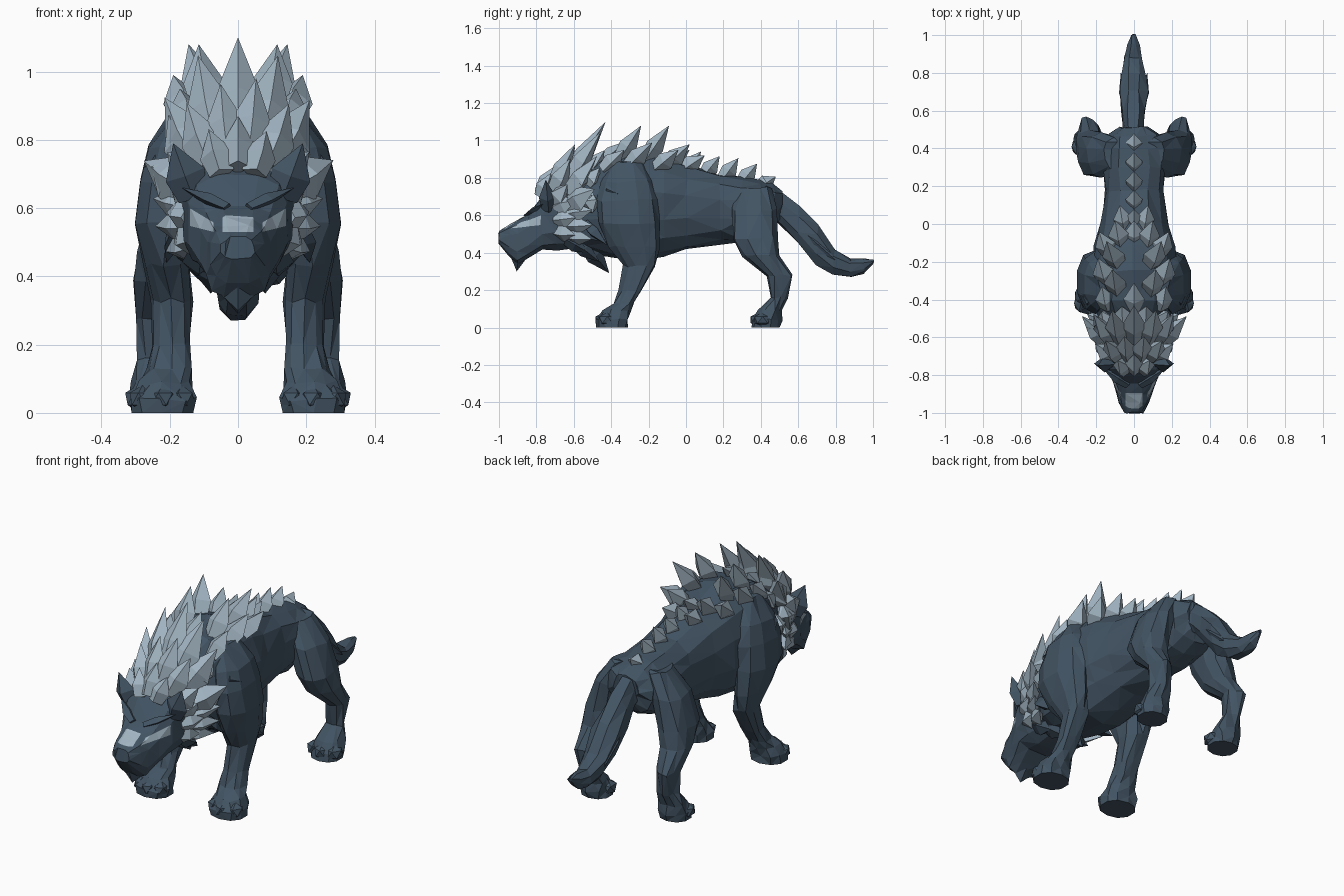
import bpy, bmesh, math, random
from mathutils import Vector as V

if "Cube" in bpy.data.objects:
    bpy.data.objects.remove(bpy.data.objects["Cube"])

random.seed(4)


def material(name, rgb):
    m = bpy.data.materials.new(name)
    m.diffuse_color = (*rgb, 1)
    m.use_nodes = True
    m.node_tree.nodes["Principled BSDF"].inputs["Base Color"].default_value = m.diffuse_color
    return m


DARK = material("dark slate fur", (0.055, 0.088, 0.125))
LIGHT = material("pale blue grey fur", (0.36, 0.46, 0.54))


def finish(bm, name, mats, mirror=False):
    bmesh.ops.recalc_face_normals(bm, faces=bm.faces)
    me = bpy.data.meshes.new(name)
    bm.to_mesh(me)
    bm.free()
    for m in mats:
        me.materials.append(m)
    ob = bpy.data.objects.new(name, me)
    bpy.context.collection.objects.link(ob)
    if mirror:
        md = ob.modifiers.new("mirror", "MIRROR")
        md.use_mirror_merge = False
    return ob


def spow(v, p):
    return math.copysign(abs(v) ** p, v)


def loft(bm, rings, axis, n=10, p=0.9, jit=0.009):
    """Skin over elliptical rings (x, y, z, radius a, radius b)."""
    rows = []
    for x, y, z, a, b in rings:
        row = []
        for i in range(n):
            t = 2 * math.pi * (i + 0.5) / n
            u, w = a * spow(math.cos(t), p), b * spow(math.sin(t), p)
            co = V((x + u, y, z + w)) if axis == 'y' else V((x + u, y + w, z))
            j = jit if z > 0.02 else 0
            co += V([random.uniform(-j, j) for _ in range(3)])
            row.append(bm.verts.new(co))
        rows.append(row)
    for r, s in zip(rows, rows[1:]):
        for i in range(n):
            bm.faces.new((r[i], r[(i + 1) % n], s[(i + 1) % n], s[i]))
    bm.faces.new(rows[0])
    bm.faces.new(rows[-1])
    bmesh.ops.triangulate(bm, faces=bm.faces)


def span(rows):
    """(y, bottom, top, half width) -> loft rings."""
    return [(0, y, (b + t) / 2, w, (t - b) / 2) for y, b, t, w in rows]


def shard(bm, base, tip, w, t, side=(1, 0, 0)):
    """Pointed leaf-shaped tuft with four flat sides."""
    base, tip = V(base), V(tip)
    d = tip - base
    s = V(side)
    s = (s - d * (s.dot(d) / d.length_squared)).normalized()
    u = d.cross(s).normalized()
    rows = [[bm.verts.new(base + d * f + o * k) for o in (s * w, u * t, -s * w, -u * t)]
            for f, k in ((0, 0.75), (0.42, 1))]
    end = bm.verts.new(tip)
    for i in range(4):
        j = (i + 1) % 4
        bm.faces.new((rows[0][i], rows[0][j], rows[1][j], rows[1][i]))
        bm.faces.new((rows[1][i], rows[1][j], end))
    bm.faces.new(rows[0])


# Body
bm = bmesh.new()
loft(bm, span([(-.66, .46, .79, .12), (-.54, .41, .86, .18), (-.40, .37, .94, .225),
               (-.25, .36, .955, .23), (-.12, .385, .92, .215), (0, .42, .875, .18),
               (.18, .45, .82, .155), (.30, .46, .80, .165), (.40, .48, .785, .165),
               (.47, .52, .765, .14), (.51, .60, .73, .07)]), 'y', 14, p=.85)
finish(bm, "body", [DARK])

# Tail
bm = bmesh.new()
loft(bm, span([(.44, .60, .755, .06), (.52, .53, .72, .06), (.60, .44, .655, .068),
               (.70, .33, .555, .075), (.79, .28, .425, .065), (.88, .275, .365, .052),
               (.95, .29, .365, .035), (1.0, .345, .358, .008)]), 'y', 8, jit=0.008)
for s in (-1, 1):
    shard(bm, (s * .035, .62, .52), (s * .07, .80, .36), .03, .04)
finish(bm, "tail", [DARK])

# Head, cut along planes so the eyes and nose bridge can be coloured
bm = bmesh.new()
loft(bm, span([(-1.0, .45, .515, .05), (-.945, .38, .55, .083), (-.90, .335, .575, .095),
               (-.84, .37, .61, .115), (-.77, .41, .70, .15), (-.69, .41, .745, .165),
               (-.58, .42, .78, .15)]), 'y', 12, p=0.68, jit=0.004)
shard(bm, (0, -.89, .42), (0, -.905, .30), .075, .04)
cuts = [((k * s, 0, 0), (1, 0, 0)) for k in (.045, .072, .14) for s in (-1, 1)]
cuts += [((.07 * s, 0, z), (-m * s, 0, 1)) for s in (-1, 1) for z, m in ((.53, .25), (.557, .6))]
cuts += [((0, 0, .53), (0, 0, 1)), ((0, -.895, 0), (0, 1, 0))]
for co, no in cuts:
    bmesh.ops.bisect_plane(bm, geom=bm.verts[:] + bm.edges[:] + bm.faces[:],
                           plane_co=co, plane_no=no)
for f in bm.faces:
    c = f.calc_center_median()
    ax = abs(c.x)
    nose = ax < .045 and .53 < c.z < .60 and c.y < -.895
    eye = .072 < ax < .14 and .53 + .25 * (ax - .07) < c.z < .557 + .6 * (ax - .07) and -.92 < c.y < -.76
    f.material_index = int(nose or eye)
finish(bm, "head", [DARK, LIGHT])

# Ears and brows
bm = bmesh.new()
shard(bm, (.13, -.735, .63), (.19, -.75, .79), .06, .045)
shard(bm, (.03, -.85, .60), (.165, -.765, .66), .02, .03, (0, 0, 1))
finish(bm, "ears_and_brows", [DARK], True)

# Front legs with shoulders
bm = bmesh.new()
loft(bm, [(.14, -.31, .89, .05, .08), (.185, -.315, .78, .08, .14), (.205, -.315, .68, .087, .165),
          (.214, -.305, .56, .09, .165), (.21, -.275, .43, .072, .13), (.195, -.245, .33, .058, .085),
          (.195, -.295, .20, .06, .063), (.20, -.33, .13, .062, .055), (.215, -.37, .09, .078, .075),
          (.222, -.39, .04, .098, .085), (.222, -.395, 0, .095, .085)], 'z')
finish(bm, "front_leg", [DARK], True)

# Hind legs with thighs
bm = bmesh.new()
loft(bm, [(.11, .37, .75, .05, .08), (.17, .365, .63, .08, .12), (.215, .365, .48, .085, .12),
          (.235, .405, .38, .07, .098), (.245, .50, .28, .055, .065), (.24, .495, .16, .05, .045),
          (.24, .45, .09, .068, .066), (.235, .43, .04, .085, .078), (.235, .425, 0, .08, .075)], 'z')
finish(bm, "hind_leg", [DARK], True)

# Toes
bm = bmesh.new()
for x, y in ((.222, -.44), (.235, .39)):
    for k in (-1, 0, 1):
        r = bmesh.ops.create_icosphere(bm, subdivisions=1, radius=1)
        bmesh.ops.scale(bm, verts=r['verts'], vec=(.042, .052, .04))
        bmesh.ops.translate(bm, verts=r['verts'], vec=(x + k * .058, y + abs(k) * .02, .041))
finish(bm, "toes", [DARK], True)

# Dark tufts on chest, throat and shoulders
bm = bmesh.new()
shard(bm, (0, -.54, .45), (0, -.41, .29), .08, .05)
for s in (-1, 1):
    side = (.5, -s * .8, .3)
    shard(bm, (s * .07, -.60, .46), (s * .08, -.46, .35), .06, .04)
    shard(bm, (s * .11, -.64, .47), (s * .12, -.52, .40), .05, .04)
    shard(bm, (s * .17, -.54, .56), (s * .21, -.42, .44), .05, .03, side)
    shard(bm, (s * .23, -.42, .74), (s * .275, -.28, .68), .05, .03, (0, .3, 1))
    shard(bm, (s * .25, -.40, .60), (s * .29, -.26, .56), .05, .03, (0, .3, 1))
finish(bm, "dark_tufts", [DARK])

# Mane: fans of shards around the neck
# (base y, base rx, base rz, tip y, tip rx, tip rz, max angle, count, width)
bm = bmesh.new()
for by, bx, bz, ty, tx, tz, amax, n, w in (
        (-.775, .09, .12, -.69, .16, .27, 32, 3, .05),
        (-.71, .13, .16, -.58, .24, .39, 64, 6, .06),
        (-.63, .15, .20, -.43, .285, .50, 74, 7, .07),
        (-.58, .17, .23, -.49, .27, .40, 72, 7, .07),
        (-.52, .17, .24, -.42, .25, .36, 76, 6, .06)):
    for i in range(n):
        a = math.radians(amax * (2 * i / (n - 1) - 1))
        s, c = math.sin(a), math.cos(a)
        k = 1 if i == n // 2 else random.uniform(.95, 1.02)
        yy = ty - .06 * abs(s)
        shard(bm, (bx * s, by, .6 + bz * c), (tx * s * k, yy, .6 + tz * c * k), w, .05, (c, 0, -s))
finish(bm, "mane", [LIGHT])

# Cheek ruff
bm = bmesh.new()
for by, ty, tx, angles in ((-.70, -.59, .21, (74, 95, 116)), (-.64, -.50, .25, (68, 86, 104, 122))):
    for deg in angles:
        a = math.radians(deg)
        s, c = math.sin(a), math.cos(a)
        shard(bm, (.145 * s, by, .59 + .18 * c), (tx * s, ty, .61 + .26 * c), .05, .035, (c, 0, -s))
finish(bm, "cheek_ruff", [LIGHT], True)

# Shoulder crest: rows either side of the spine
bm = bmesh.new()
for b, t, w in (((.09, -.36, .89), (.115, -.24, 1.08), .06),
                ((.085, -.22, .89), (.145, -.09, 1.08), .06),
                ((.14, -.31, .86), (.19, -.18, .99), .06),
                ((.13, -.16, .85), (.185, -.04, .95), .055),
                ((.07, -.11, .86), (.10, .02, .98), .055),
                ((.05, -.02, .84), (.075, .10, .92), .05),
                ((.14, -.44, .84), (.17, -.33, .95), .055)):
    shard(bm, b, t, w, .05)
finish(bm, "shoulder_crest", [LIGHT], True)

# Spine spikes down the back, the first two standing between the crest rows
bm = bmesh.new()
for b, t in (((0, -.46, .88), (0, -.31, 1.0)), ((0, -.10, .86), (0, .02, .95))):
    shard(bm, b, t, .055, .04)
for i in range(5):
    y = -.005 + i * .1
    z = .86 - .20 * y
    h = (.09, .085, .095, .085, .035)[i]
    shard(bm, (0, y, z - .03), (0, y + .085, z - .01 + h), .045, .045)
finish(bm, "spine_spikes", [LIGHT])
